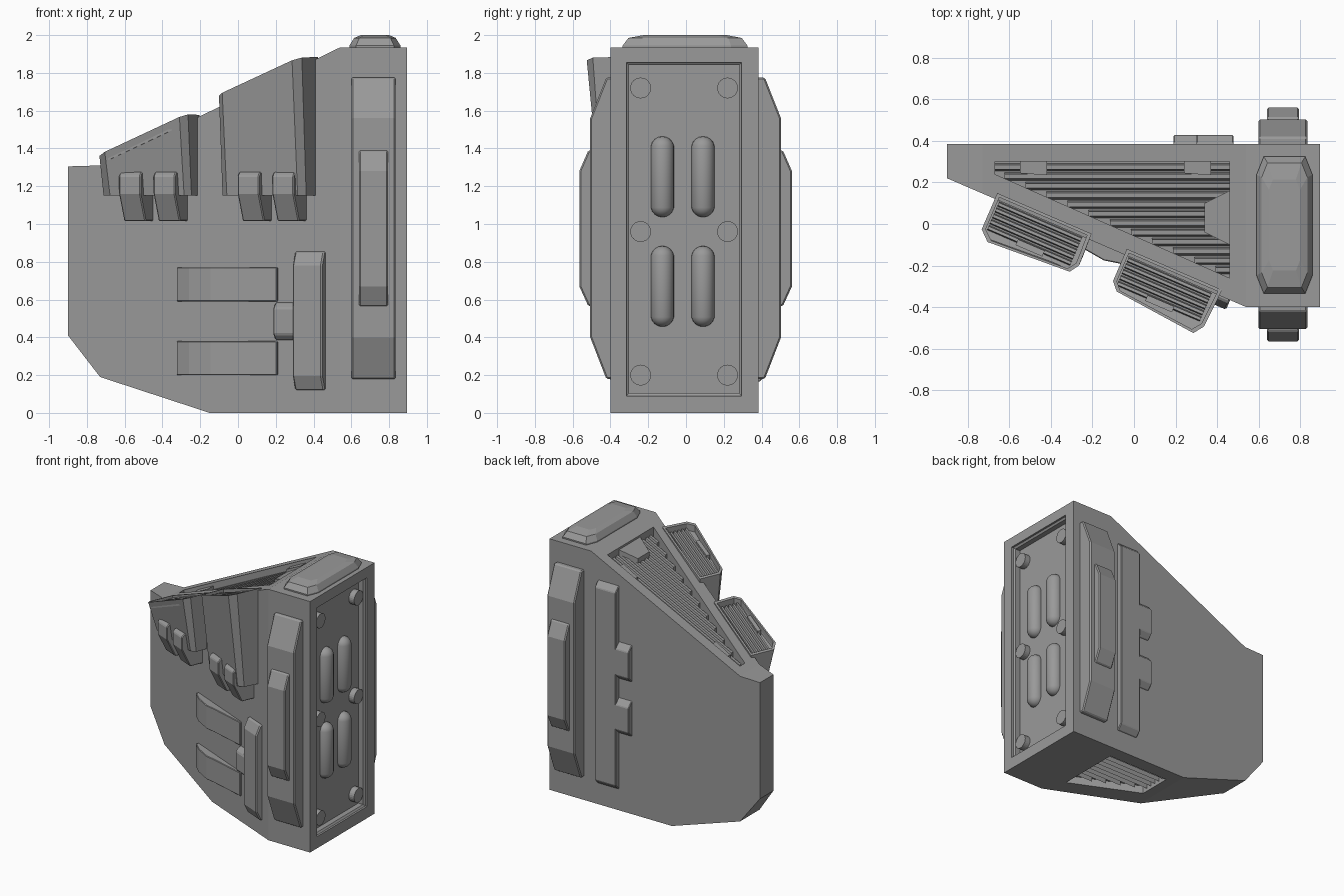
import bpy, bmesh
from mathutils import Vector

if "Cube" in bpy.data.objects:
    bpy.data.objects.remove(bpy.data.objects["Cube"])


def loft(name, rings, bevel=0.0):
    """Closed solid skinned through rings of equal point count."""
    bm = bmesh.new()
    vs = [[bm.verts.new(p) for p in r] for r in rings]
    n = len(vs[0])
    for a, b in zip(vs, vs[1:]):
        for i in range(n):
            j = (i + 1) % n
            bm.faces.new((a[i], a[j], b[j], b[i]))
    bm.faces.new(vs[0])
    bm.faces.new(vs[-1])
    bmesh.ops.recalc_face_normals(bm, faces=bm.faces)
    me = bpy.data.meshes.new(name)
    bm.to_mesh(me)
    bm.free()
    ob = bpy.data.objects.new(name, me)
    bpy.context.collection.objects.link(ob)
    if bevel:
        m = ob.modifiers.new("Bevel", 'BEVEL')
        m.width, m.segments = bevel, 1
    return ob


def prism(name, pts, vec, bevel=0.0):
    return loft(name, [pts, [Vector(p) + Vector(vec) for p in pts]], bevel)


def cut(target, cutter):
    m = target.modifiers.new("Cut", 'BOOLEAN')
    m.object, m.operation, m.solver = cutter, 'DIFFERENCE', 'EXACT'
    bpy.context.view_layer.objects.active = target
    bpy.ops.object.modifier_apply(modifier=m.name)
    bpy.data.objects.remove(cutter)


def wall(u, d, z):
    """Point on the slanted front wall: u along it, d outward."""
    return Vector((-0.9 + 0.918 * u - 0.395 * d, 0.22 - 0.395 * u - 0.918 * d, z))


def front_y(x):
    return -0.40 if x >= 0.54 else 0.22 - (x + 0.9) * 0.4306


def slope_z(x):
    return 1.31 + (x + 0.73) * 0.492


# Main wedge body
outline = [(-0.9, 1.305), (-0.73, 1.31), (0.54, 1.935), (0.895, 1.935), (0.895, 0),
           (0.54, 0), (-0.15, 0), (-0.73, 0.19), (-0.9, 0.41)]
bm = bmesh.new()
back = [bm.verts.new((x, 0.385, z)) for x, z in outline]
front = [bm.verts.new((x, front_y(x), z)) for x, z in outline]
bm.faces.new(back)
bm.faces.new([front[i] for i in (2, 3, 4, 5)])
bm.faces.new([front[i] for i in (0, 1, 2, 5, 6, 7, 8)])
for i in range(9):
    j = (i + 1) % 9
    bm.faces.new((back[i], back[j], front[j], front[i]))
bmesh.ops.recalc_face_normals(bm, faces=bm.faces)
me = bpy.data.meshes.new("body")
bm.to_mesh(me)
bm.free()
body = bpy.data.objects.new("body", me)
bpy.context.collection.objects.link(body)

# Recesses: side panel with chamfered lip, sloped top vent, bottom vent
cut(body, loft("side_cutter", [[(x, y, z) for y, z in
                                ((-0.315 + k, 0.09 + k), (0.295 - k, 0.09 + k),
                                 (0.295 - k, 1.855 - k), (-0.315 + k, 1.855 - k))]
                               for x, k in ((1.0, 0), (0.88, 0), (0.87, 0.014), (0.83, 0.014))]))
tri = [(-0.67, 0.30), (0.46, 0.30), (0.46, -0.26), (-0.67, 0.24)]
cut(body, prism("top_cutter", [(x, y, slope_z(x) - 0.09) for x, y in tri], (0, 0, 0.3)))
low = [(0.46, 0.28), (-0.07, 0.28), (-0.07, 0.02), (0.46, -0.22)]
cut(body, prism("bottom_cutter", [(x, y, -0.1) for x, y in low], (0, 0, 0.16)))

# Ridged louvres in both vents
for i in range(12):
    y = 0.275 - i * 0.045
    x0 = -0.67 + max(0, 0.24 - y + 0.01) * 2.26
    if x0 < 0.45:
        loft("top_louvre", [[(x, y + e, slope_z(x) + h) for e, h in
                             ((-0.022, -0.095), (-0.012, -0.05), (0.010, -0.05), (0.018, -0.095))]
                            for x in (x0, 0.465)])
    x0 = max(-0.075, -0.07 + (0.04 - y) * 2.2)
    if x0 < 0.4:
        prism("bottom_louvre", [(x0, y - 0.02, 0.065), (x0, y + 0.015, 0.065),
                                (x0, y + 0.015, 0.02)], (0.465 - x0, 0, 0))

# Vent fittings
for x in (-0.55, 0.24):
    prism("vent_clip", [(a, b, slope_z(a) - 0.09) for a, b in
                        ((x, 0.245), (x + 0.13, 0.235), (x + 0.13, 0.30), (x, 0.30))],
          (0, 0, 0.065))
prism("vent_block", [(a, b, slope_z(a) - 0.09) for a, b in
                     ((0.46, 0.16), (0.34, 0.10), (0.34, -0.04), (0.46, -0.10))], (0, 0, 0.075))

# Side panel bolts and pills
for y in (-0.24, 0.22):
    for z in (0.20, 0.96, 1.72):
        bpy.ops.mesh.primitive_cylinder_add(vertices=24, radius=0.055, depth=0.07,
                                            location=(0.84, y, z), rotation=(0, 1.5708, 0))
        bpy.context.object.name = "panel_bolt"
for y in (-0.125, 0.09):
    for z in (0.67, 1.25):
        bpy.ops.mesh.primitive_uv_sphere_add(segments=20, ring_count=9, radius=0.062,
                                             location=(0.83, y, z))
        pill = bpy.context.object
        pill.name = "panel_pill"
        for v in pill.data.vertices:
            v.co.z += 0.152 if v.co.z > 0 else -0.152
        bpy.ops.object.shade_smooth_by_angle()

# Stacked pads on the front and back
for s in (-1, 1):
    for name, x0, x1, prof in (
            ("outer_pad", 0.60, 0.835, [(0.37, 0.18), (0.42, 0.18), (0.505, 0.40), (0.505, 1.56),
                                        (0.42, 1.775), (0.37, 1.775)]),
            ("inner_pad", 0.64, 0.795, [(0.47, 0.565), (0.515, 0.565), (0.563, 0.67), (0.563, 1.28),
                                        (0.515, 1.39), (0.47, 1.39)])):
        prism(name, [(x0, s * y - 0.002, z) for y, z in prof], (x1 - x0, 0, 0), 0.008)

# Top cap
def octagon(hx, hy, c, z):
    return [(0.725 + x, y - 0.005, z) for x, y in
            ((-hx, -hy + 2.5 * c), (-hx + c, -hy), (hx - c, -hy), (hx, -hy + 2.5 * c),
             (hx, hy - 2.5 * c), (hx - c, hy), (-hx + c, hy), (-hx, hy - 2.5 * c))]
loft("top_cap", [octagon(0.135, 0.33, 0.035, 1.92), octagon(0.135, 0.33, 0.035, 1.945),
                 octagon(0.11, 0.30, 0.028, 1.985), octagon(0.075, 0.22, 0.02, 2.0)])

# Back rail with two clips, ends tapered
def back_block(name, x0, x1, z0, z1, t):
    prism(name, [(x0, y, z) for y, z in ((0.36, z0), (0.39, z0), (0.428, z0 + t),
                                         (0.428, z1 - t), (0.39, z1), (0.36, z1))],
          (x1 - x0, 0, 0), 0.005)
back_block("back_rail", 0.30, 0.48, 0.165, 1.73, 0.04)
for z0, z1 in ((0.60, 0.87), (1.02, 1.30)):
    back_block("back_clip", 0.19, 0.32, z0, z1, 0.04)

# Front rail, its tab and two wedge bars on the slanted wall
def wall_block(name, u0, u1, z0, z1, d, t):
    prism(name, [wall(u0, e, z) for e, z in ((-0.03, z0), (0.015, z0), (d, z0 + t),
                                             (d, z1 - t), (0.015, z1), (-0.03, z1))],
          wall(u1, 0, 0) - wall(u0, 0, 0), 0.008)
wall_block("front_rail", 1.315, 1.485, 0.12, 0.855, 0.05, 0.075)
wall_block("front_tab", 1.20, 1.34, 0.385, 0.585, 0.045, 0.03)
for z in (0.20, 0.59):
    prism("front_bar", [wall(u, d, z) for u, d in
                        ((0.635, -0.03), (0.635, 0.02), (0.72, 0.05), (0.85, 0.065), (0.92, 0.05),
                         (1.21, 0.012), (1.21, -0.03))], (0, 0, 0.18), 0.004)

# Two flared pods with louvred tops, plus clamps below them
pods = ((0.25, 1.36, 0.44, (0.366, 0.565),
         [(0, -0.03), (0, 0.16), (0.05, 0.205), (0.47, 0.18), (0.50, 0.135), (0.495, -0.03)]),
        (0.93, 1.68, 0.41, (1.05, 1.25),
         [(0, -0.03), (0, 0.138), (0.036, 0.178), (0.455, 0.216), (0.49, 0.166), (0.50, -0.03)]))
for u0, zt, k, clamps, pts in pods:
    inner = [(0.25 + (u - 0.25) * 0.93, 0.095 + (d - 0.095) * 0.88) for u, d in pts]
    loft("pod", [[wall(u0 + u, d * 0.65 if d > 0 else d, 1.15) for u, d in pts],
                 [wall(u0 + u, d, zt + k * u) for u, d in pts],
                 [wall(u0 + u, d, zt + k * u) for u, d in inner],
                 [wall(u0 + u, d, zt + k * u - 0.05) for u, d in inner]])
    for i in range(5):
        d = 0.015 + i * 0.031
        loft("pod_louvre", [[wall(u0 + u, d + e, zt + k * u + h) for e, h in
                             ((-0.012, -0.055), (-0.006, -0.02), (0.008, -0.02), (0.014, -0.055))]
                            for u in (0.025, 0.46)])
    loft("pod_latch", [[wall(u0 + u, d, zt + k * u + h) for d, h in
                        ((0.135, -0.05), (0.165, -0.05), (0.165, -0.004), (0.135, -0.004))]
                       for u in (0.18, 0.32)])
    for c in clamps:
        loft("pod_clamp", [[wall(u, d, z) for d, z in
                            ((-0.02, 1.275), (0.15, 1.275), (0.17, 1.255), (0.17, 1.16),
                             (0.10, 1.015), (-0.02, 1.015))] for u in (c, c + 0.125)], 0.006)

# Dark grey finish on every part
grey = bpy.data.materials.new("dark_grey")
grey.diffuse_color = (0.32, 0.32, 0.32, 1)
grey.use_nodes = True
grey.node_tree.nodes["Principled BSDF"].inputs["Base Color"].default_value = grey.diffuse_color
for ob in bpy.data.objects:
    ob.data.materials.clear()
    ob.data.materials.append(grey)
